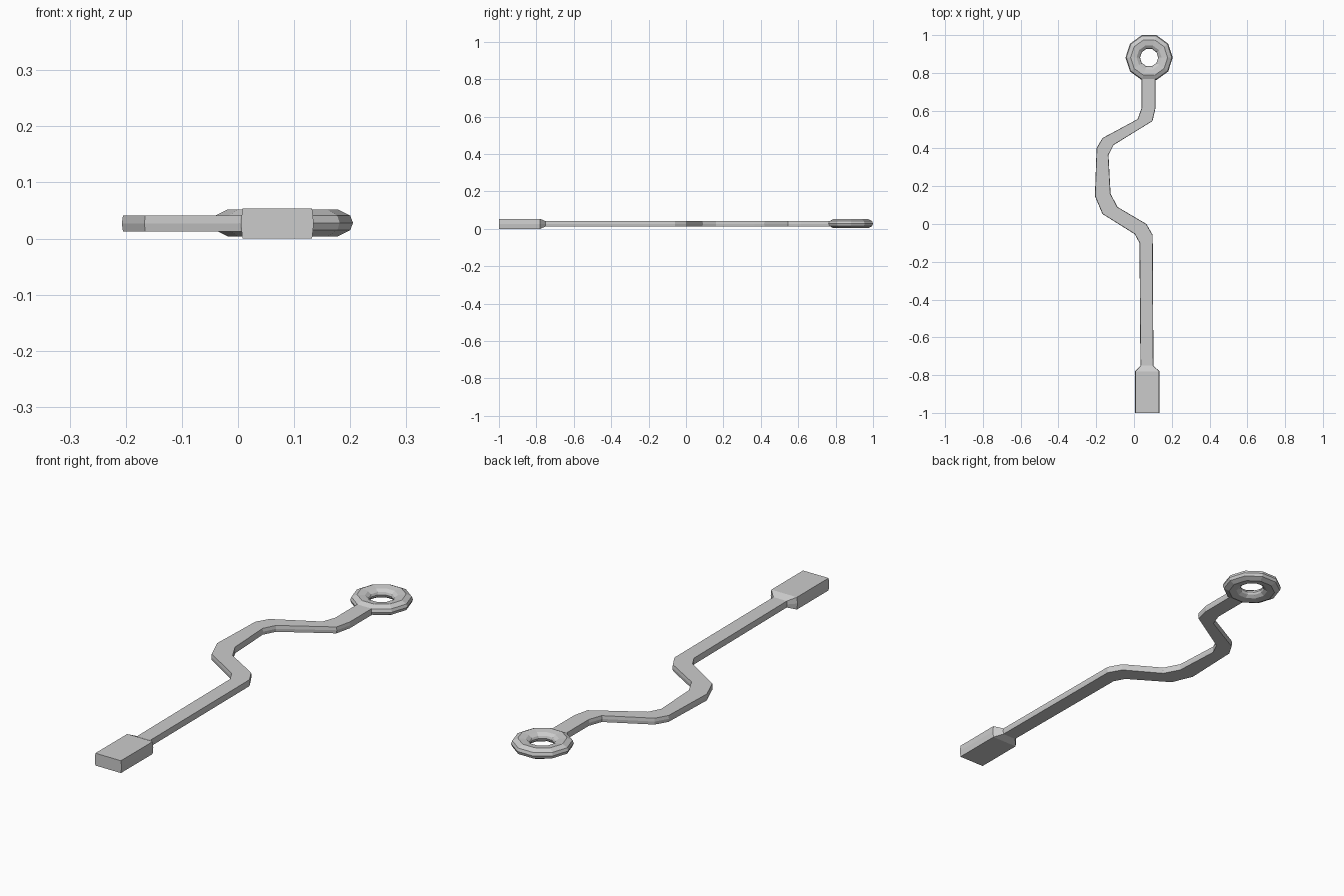
import bpy, math

if "Cube" in bpy.data.objects:
    bpy.data.objects.remove(bpy.data.objects["Cube"])

def make_object(name, verts, faces):
    mesh = bpy.data.meshes.new(name)
    mesh.from_pydata(verts, [], faces)
    mesh.update()
    ob = bpy.data.objects.new(name, mesh)
    bpy.context.collection.objects.link(ob)
    return ob

MID = 0.027  # shared mid height

def loft(name, sections):
    """Join six-sided cross-sections: (left xy, right xy, half height, side bulge)."""
    verts, faces = [], []
    for (lx, ly), (rx, ry), h, b in sections:
        d = math.hypot(rx - lx, ry - ly)
        ux, uy = (rx - lx) / d * b, (ry - ly) / d * b
        verts += [(lx, ly, MID), (lx + ux, ly + uy, MID + h),
                  (rx - ux, ry - uy, MID + h), (rx, ry, MID),
                  (rx - ux, ry - uy, MID - h), (lx + ux, ly + uy, MID - h)]
    n = len(sections)
    for s in range(n - 1):
        for i in range(6):
            j = (i + 1) % 6
            faces.append((s*6 + i, s*6 + 6 + i, s*6 + 6 + j, s*6 + j))
    faces.append(tuple(range(6)))
    faces.append(tuple(reversed(range(n*6 - 6, n*6))))
    return make_object(name, verts, faces)

# Cranked strap with its thick end block
left = [(.034, -.75), (.029, -.10), (.003, -.053), (-.167, .053), (-.207, .148),
        (-.198, .402), (-.167, .455), (.019, .555), (.04, .614), (.04, .80)]
right = [(.103, -.75), (.099, -.058), (.066, 0), (-.087, .09), (-.124, .16),
         (-.135, .365), (-.108, .418), (.098, .545), (.114, .614), (.114, .80)]
block = [((.005, y), (.135, y), .027, .003) for y in (-1, -.78)]
strap = [(l, r, .014, .002) for l, r in zip(left, right)]
loft("strap_with_end_block", block + strap)

# Ten-sided ring, lathed from a rounded section
half = [(.125, 0), (.120, .013), (.098, .024), (.066, .020), (.052, .010), (.048, 0)]
profile = half + [(r, -z) for r, z in half[-2:0:-1]]
seg, p = 10, len(profile)
verts, faces = [], []
for s in range(seg):
    a = 2 * math.pi * s / seg
    verts += [(.08 + r * math.cos(a), .881 + r * math.sin(a), .028 + z) for r, z in profile]
    t = (s + 1) % seg
    for i in range(p):
        j = (i + 1) % p
        faces.append((s*p + i, t*p + i, t*p + j, s*p + j))
make_object("eyelet_ring", verts, faces)
